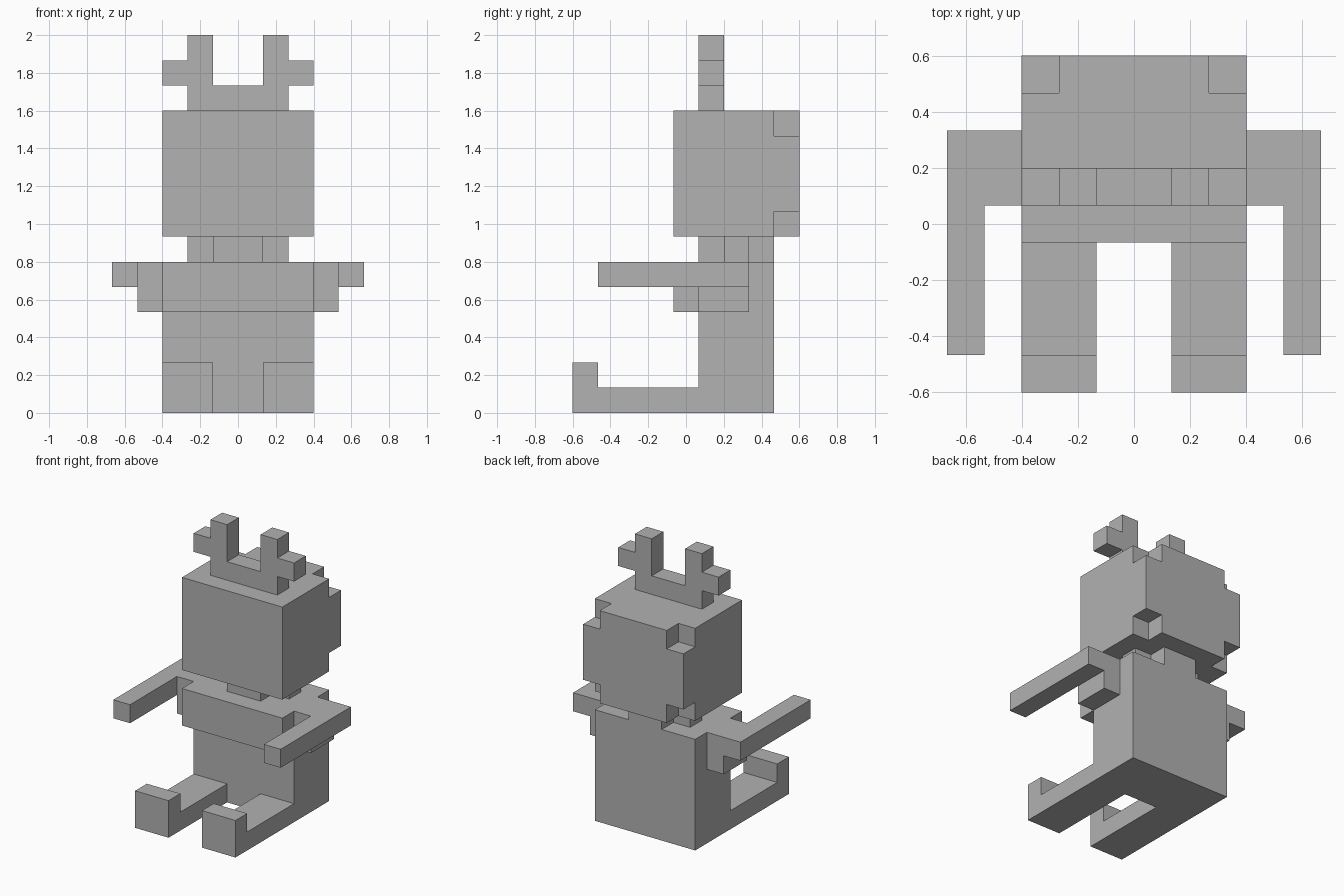
import bpy
import bmesh
import math
from mathutils import Vector

if "Cube" in bpy.data.objects:
    bpy.data.objects.remove(bpy.data.objects["Cube"], do_unlink=True)

UNIT = 2 / 15                      # one block
OFFSET = Vector((0, -4.5, 0))      # block rows run from the toes (0) to the back of the head (9)

grey = bpy.data.materials.new("plain_grey")
grey.use_nodes = True
COLOUR = (0.445, 0.445, 0.445, 1)
grey.diffuse_color = COLOUR
grey.node_tree.nodes["Principled BSDF"].inputs["Base Color"].default_value = COLOUR


def cells_of(box):
    """Unit blocks filled by a box given as x, y and z ranges."""
    (x0, x1), (y0, y1), (z0, z1) = box
    return {(x, y, z) for x in range(x0, x1) for y in range(y0, y1) for z in range(z0, z1)}


def block_part(name, boxes, cuts=(), mirror=False):
    """One closed solid: the outer skin of joined boxes, less the cuts."""
    cells = set().union(*map(cells_of, boxes))
    for cut in cuts:
        cells -= cells_of(cut)
    if mirror:
        cells = {(-x - 1, y, z) for x, y, z in cells}

    bm = bmesh.new()
    corners = {}

    def vert(p):
        key = tuple(round(c * 2) for c in p)
        if key not in corners:
            corners[key] = bm.verts.new((p + OFFSET) * UNIT)
        return corners[key]

    for cell in sorted(cells):
        centre = Vector(cell) + Vector((.5, .5, .5))
        for axis in range(3):
            for sign in (-1, 1):
                n, u = Vector(), Vector()
                n[axis], u[(axis + 1) % 3] = sign, 1
                if tuple(int(c + d) for c, d in zip(cell, n)) in cells:
                    continue
                v = n.cross(u)
                mid = centre + n / 2
                bm.faces.new([vert(mid + (a * u + b * v) / 2)
                              for a, b in ((-1, -1), (1, -1), (1, 1), (-1, 1))])
    # Merge the block faces into large flat ones
    bmesh.ops.dissolve_limit(bm, angle_limit=math.radians(1), verts=bm.verts, edges=bm.edges)
    mesh = bpy.data.meshes.new(name)
    bm.to_mesh(mesh)
    bm.free()
    mesh.materials.append(grey)
    bpy.context.collection.objects.link(bpy.data.objects.new(name, mesh))


# Body, chest panel and stepped neck
block_part("torso", [((-3, 3), (5, 8), (0, 6))])
block_part("chest", [((-3, 3), (4, 5), (4, 6))])
block_part("neck", [((-1, 1), (5, 8), (6, 7)), ((-2, 2), (6, 7), (6, 7))])

# Head with the four rear corners notched
notches = [(x, (8, 9), z) for x in ((-3, -2), (2, 3)) for z in ((7, 8), (11, 12))]
block_part("head", [((-3, 3), (4, 9), (7, 12))], notches)

# Antlers: a shared bar, two uprights and two outward prongs
antlers = [((-2, 2), (5, 6), (12, 13))]
for upright, prong in (((-2, -1), (-3, -2)), ((1, 2), (2, 3))):
    antlers += [(upright, (5, 6), (13, 15)), (prong, (5, 6), (13, 14))]
block_part("antlers", antlers)

# Limbs: shoulder with forward arm, and leg with upturned foot
for side, flip in (("left", False), ("right", True)):
    block_part(side + "_arm", [((3, 4), (5, 7), (4, 6)), ((4, 5), (1, 7), (5, 6))], mirror=flip)
    block_part(side + "_leg", [((1, 3), (0, 5), (0, 1)), ((1, 3), (0, 1), (0, 2))], mirror=flip)
